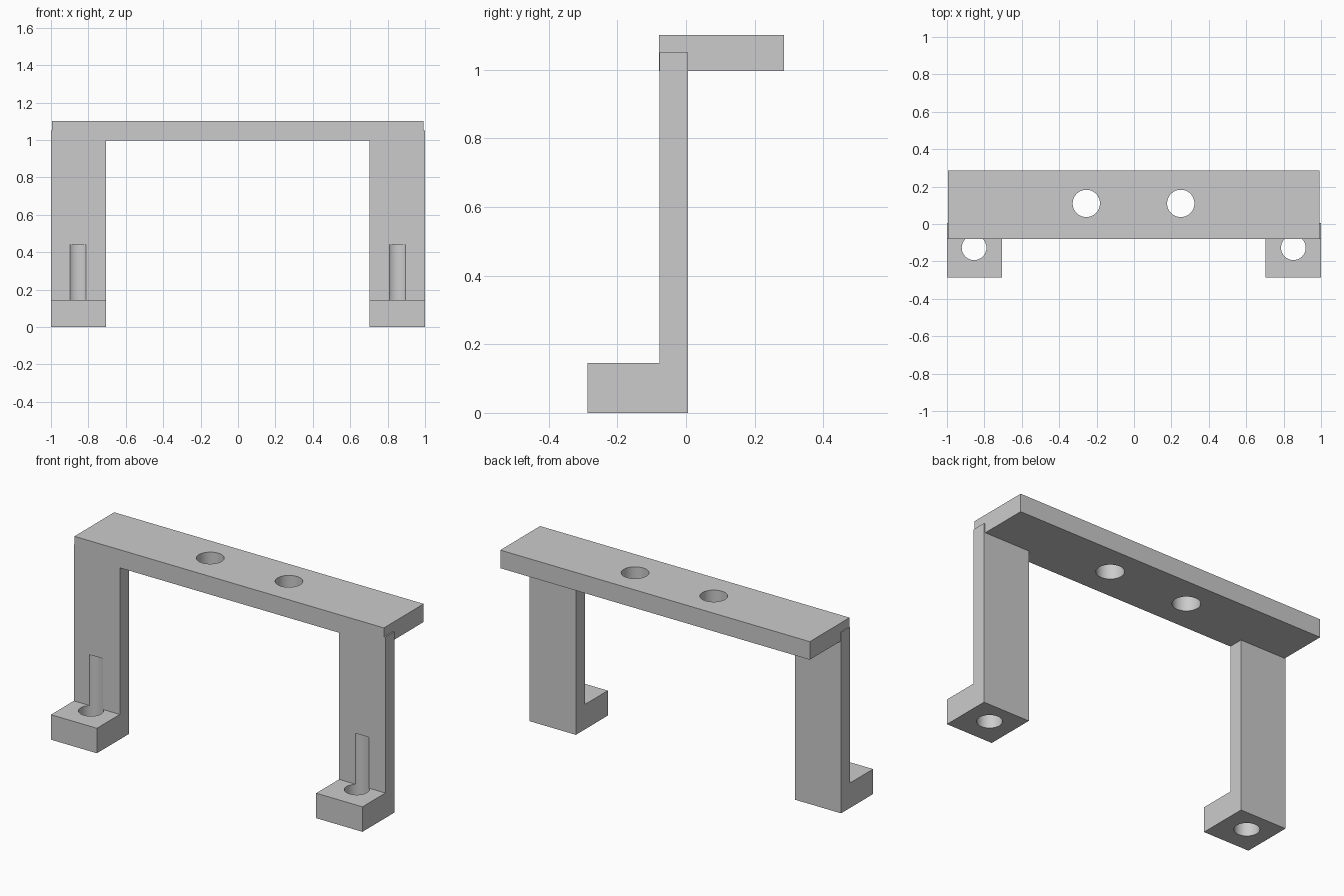
import bpy
import bmesh

cube = bpy.data.objects.get("Cube")
if cube:
    bpy.data.objects.remove(cube, do_unlink=True)

grey = bpy.data.materials.new("plain grey")
grey.use_nodes = True
colour = (0.6, 0.6, 0.6, 1)
grey.diffuse_color = colour
grey.node_tree.nodes["Principled BSDF"].inputs["Base Color"].default_value = colour


def extrude_profile(name, profile, x0, x1):
    """Sweep a (y, z) outline along x."""
    bm = bmesh.new()
    face = bm.faces.new([bm.verts.new((x0, y, z)) for y, z in profile])
    swept = bmesh.ops.extrude_face_region(bm, geom=[face])["geom"]
    verts = [v for v in swept if isinstance(v, bmesh.types.BMVert)]
    bmesh.ops.translate(bm, verts=verts, vec=(x1 - x0, 0, 0))
    bmesh.ops.recalc_face_normals(bm, faces=bm.faces)
    mesh = bpy.data.meshes.new(name)
    bm.to_mesh(mesh)
    bm.free()
    mesh.materials.append(grey)
    obj = bpy.data.objects.new(name, mesh)
    bpy.context.collection.objects.link(obj)
    return obj


def drill(obj, x, y, radius, z0, z1):
    """Cut a vertical round hole, then remove the cutter."""
    bpy.ops.mesh.primitive_cylinder_add(vertices=64, radius=radius, depth=z1 - z0,
                                        location=(x, y, (z0 + z1) / 2))
    cutter = bpy.context.object
    cutter.data.materials.append(grey)
    cutter.hide_render = True
    mod = obj.modifiers.new("hole", "BOOLEAN")
    mod.operation = "DIFFERENCE"
    mod.solver = "EXACT"
    mod.object = cutter
    bpy.context.view_layer.objects.active = obj
    bpy.ops.object.modifier_apply(modifier=mod.name)
    bpy.data.objects.remove(cutter, do_unlink=True)


# Top bar with two through holes
bar = extrude_profile("top_bar", [(-0.079, 0.997), (0.286, 0.997),
                                  (0.286, 1.102), (-0.079, 1.102)], -0.995, 0.992)
for x in (-0.255, 0.25):
    drill(bar, x, 0.11, 0.073, 0.9, 1.2)

# Legs with forward feet; the screw hole continues as a groove up the leg
leg_profile = [(-0.287, 0), (0.006, 0), (0.006, 1.05),
               (-0.077, 1.05), (-0.077, 0.145), (-0.287, 0.145)]
parts = [bar]
for name, x0, x1, hole_x in (("right_leg", -1, -0.705, -0.855),
                             ("left_leg", 0.703, 1, 0.852)):
    leg = extrude_profile(name, leg_profile, x0, x1)
    drill(leg, hole_x, -0.127, 0.066, -0.1, 0.44)
    parts.append(leg)

# Smooth hole walls, sharp corners
bpy.ops.object.select_all(action="DESELECT")
for part in parts:
    part.select_set(True)
bpy.context.view_layer.objects.active = bar
bpy.ops.object.shade_smooth_by_angle()
